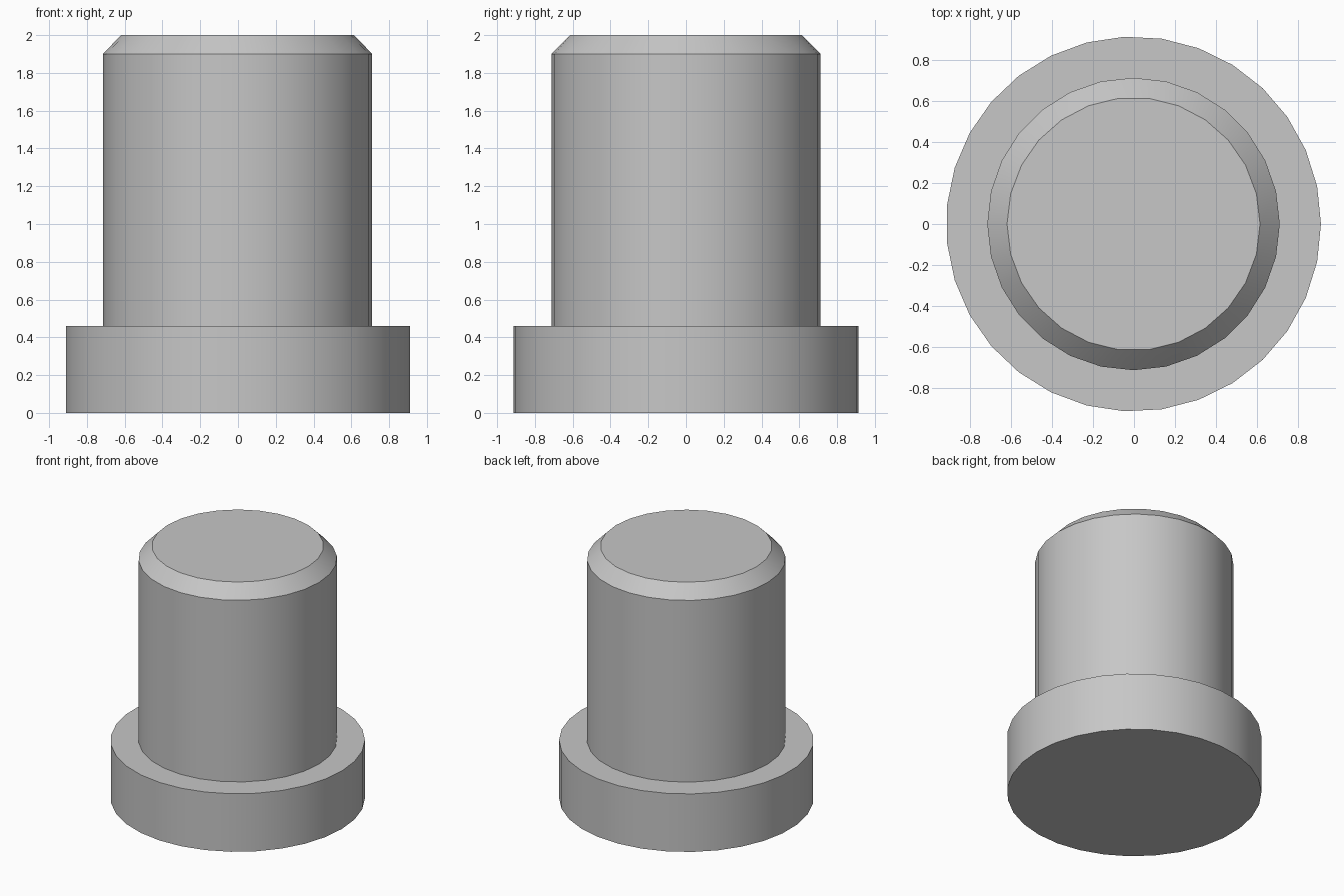
import bpy, bmesh, math

if "Cube" in bpy.data.objects:
    bpy.data.objects.remove(bpy.data.objects["Cube"])

X0 = -0.0023  # axis offset that centres the odd-sided flange

grey = bpy.data.materials.new("plain_grey")
grey.diffuse_color = (0.57, 0.57, 0.57, 1)
grey.use_nodes = True
grey.node_tree.nodes["Principled BSDF"].inputs["Base Color"].default_value = grey.diffuse_color


def ring(bm, sides, radius, z):
    step = 2 * math.pi / sides
    return [bm.verts.new((X0 + radius * math.cos(i * step), radius * math.sin(i * step), z))
            for i in range(sides)]


def skin(bm, a, b):
    """Join two rings: quads for equal counts, a triangle strip otherwise."""
    n, m = len(a), len(b)
    if n == m:
        for i in range(n):
            j = (i + 1) % n
            bm.faces.new((a[i], a[j], b[j], b[i]))
        return
    i = j = 0
    while i < n or j < m:
        if j == m or (i < n and (i + 1) * m <= (j + 1) * n):
            bm.faces.new((a[i % n], a[(i + 1) % n], b[j % m]))
            i += 1
        else:
            bm.faces.new((a[i % n], b[(j + 1) % m], b[j % m]))
            j += 1


def turned_part(name, rings, cap_bottom=False, cap_top=False):
    bm = bmesh.new()
    loops = [ring(bm, *r) for r in rings]
    for a, b in zip(loops, loops[1:]):
        skin(bm, a, b)
    if cap_bottom:
        bm.faces.new(loops[0][::-1])
    if cap_top:
        bm.faces.new(loops[-1])
    mesh = bpy.data.meshes.new(name)
    bm.to_mesh(mesh)
    bm.free()
    mesh.materials.append(grey)
    obj = bpy.data.objects.new(name, mesh)
    bpy.context.collection.objects.link(obj)
    bpy.ops.object.select_all(action='DESELECT')
    obj.select_set(True)
    bpy.context.view_layer.objects.active = obj
    bpy.ops.object.shade_smooth_by_angle(angle=math.radians(30))
    return obj


# wide base collar with its flat shoulder
turned_part("flange", [(31, 0.914, 0), (31, 0.914, 0.46), (28, 0.713, 0.46)], cap_bottom=True)

# pin shaft with a chamfered end
turned_part("shaft", [(28, 0.713, 0.46), (28, 0.713, 1.90), (26, 0.617, 2.0)], cap_top=True)
